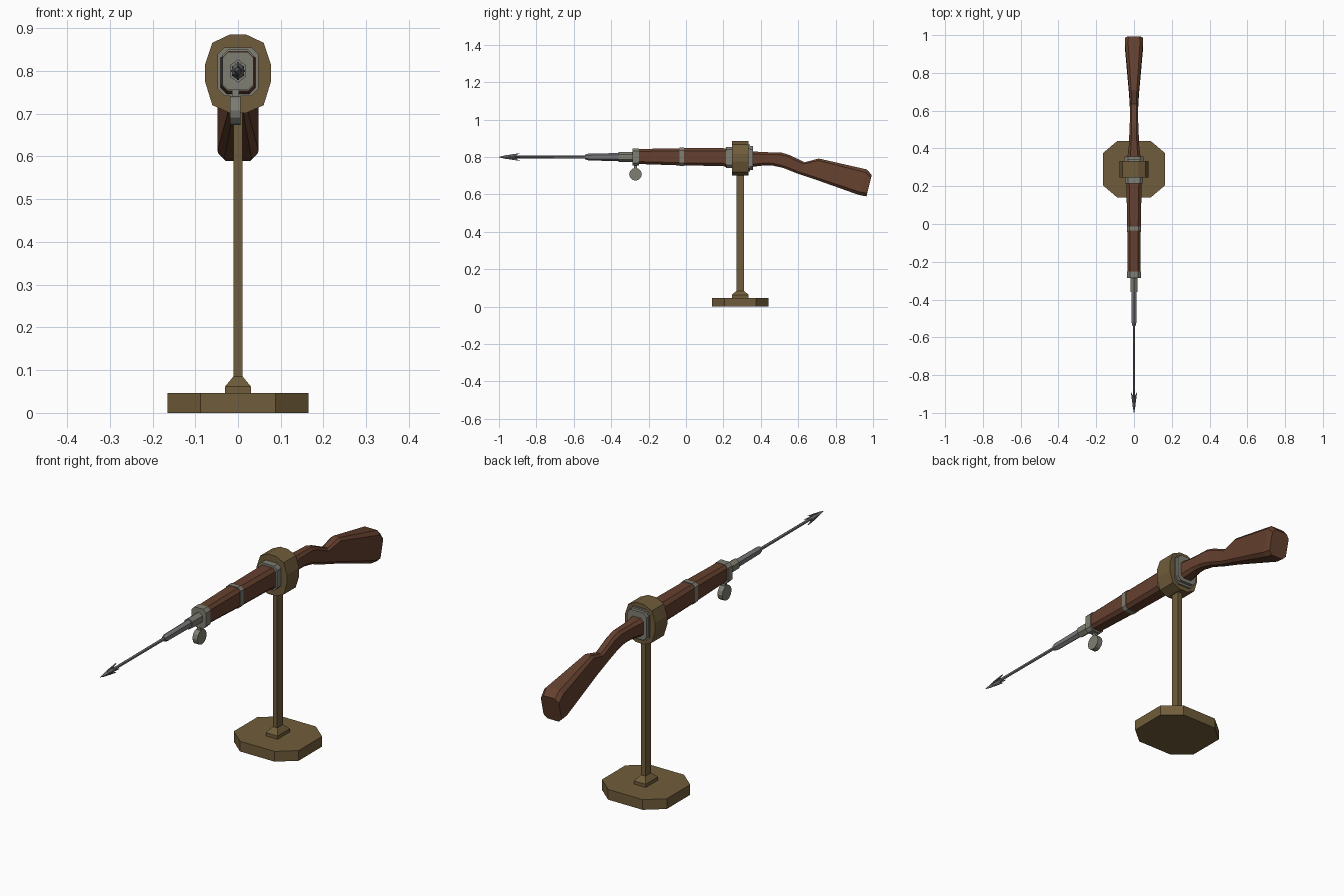
import bpy, bmesh, math

if "Cube" in bpy.data.objects:
    bpy.data.objects.remove(bpy.data.objects["Cube"])


def material(name, rgb):
    m = bpy.data.materials.new(name)
    m.diffuse_color = (*rgb, 1)
    m.use_nodes = True
    m.node_tree.nodes["Principled BSDF"].inputs["Base Color"].default_value = m.diffuse_color
    return m


WOOD = material("brown wood", (0.13, 0.052, 0.028))
BRASS = material("olive stand", (0.162, 0.108, 0.043))
GREY = material("warm grey metal", (0.215, 0.21, 0.17))
STEEL = material("steel", (0.19, 0.19, 0.20))


def skin(name, rings, mat):
    """Join rings of equal length into a closed flat-faced solid."""
    bm = bmesh.new()
    vs = [[bm.verts.new(p) for p in r] for r in rings]
    n = len(vs[0])
    for a, b in zip(vs, vs[1:]):
        for i in range(n):
            j = (i + 1) % n
            bm.faces.new((a[i], a[j], b[j], b[i]))
    bm.faces.new(vs[0])
    bm.faces.new(vs[-1])
    bmesh.ops.recalc_face_normals(bm, faces=bm.faces)
    me = bpy.data.meshes.new(name)
    bm.to_mesh(me)
    bm.free()
    me.materials.append(mat)
    ob = bpy.data.objects.new(name, me)
    bpy.context.collection.objects.link(ob)
    return ob


def bevelled(yt, zt, yb, zb, w, c):
    """Chamfered rectangle section; top and bottom may sit at different y."""
    h = zt - zb
    pts = [(w - c, 1), (w, 1 - c / h), (w, c / h), (w - c, 0)]
    pts += [(-x, t) for x, t in reversed(pts)]
    return [(x, yb + (yt - yb) * t, zb + h * t) for x, t in pts]


def band(name, y0, y1, zb, zt, w, c, mat):
    return skin(name, [bevelled(y, zt, y, zb, w, c) for y in (y0, y1)], mat)


def turned(name, profile, sides, mat, sx=1.0, z=0.80, rot=0.0):
    """Loft of regular polygons along y; profile is (y, radius)."""
    rings = []
    for y, r in profile:
        rings.append([(sx * r * math.sin(rot + math.tau * i / sides), y,
                       z + r * math.cos(rot + math.tau * i / sides)) for i in range(sides)])
    return skin(name, rings, mat)


def flat_rect(hx, hy, z, cx=0.0, cy=0.0):
    """Horizontal octagon section centred on the stand axis."""
    pts = [(hx, hy - cy), (hx - cx, hy), (cx - hx, hy), (-hx, hy - cy),
           (-hx, cy - hy), (cx - hx, -hy), (hx - cx, -hy), (hx, cy - hy)]
    return [(x, 0.29 + y, z) for x, y in pts]


def flat_quad(hx, hy, z):
    return [(x * hx, 0.29 + y * hy, z) for x, y in ((1, 1), (-1, 1), (-1, -1), (1, -1))]


# Stand
skin("stand_base", [flat_rect(0.165, 0.15, z, 0.077, 0.065) for z in (0, 0.047)], BRASS)
skin("stand_foot", [flat_quad(0.03, 0.045, 0.045), flat_quad(0.03, 0.045, 0.062),
                    flat_quad(0.011, 0.021, 0.085)], BRASS)
skin("stand_post", [flat_quad(0.011, 0.021, z) for z in (0.06, 0.715)], BRASS)

# Collar holding the gun
half = [(0.02, 0.885), (0.06, 0.866), (0.077, 0.815), (0.077, 0.775), (0.06, 0.72), (0.02, 0.702)]
outline = half + [(-x, z) for x, z in reversed(half)]
skin("stand_collar", [[(x, y, z) for x, z in outline] for y in (0.246, 0.334)], BRASS)

# Wooden fore-end
skin("fore_end", [bevelled(-0.26, 0.843, -0.26, 0.763, 0.033, 0.013),
                  bevelled(-0.02, 0.847, -0.02, 0.755, 0.036, 0.014),
                  bevelled(0.20, 0.847, 0.20, 0.752, 0.04, 0.015),
                  bevelled(0.225, 0.845, 0.225, 0.742, 0.041, 0.015),
                  bevelled(0.30, 0.845, 0.30, 0.742, 0.041, 0.015)], WOOD)

# Wooden wrist and butt
stock = [(0.30, 0.845, 0.30, 0.742, 0.041, 0.015),
         (0.36, 0.83, 0.36, 0.748, 0.034, 0.014),
         (0.42, 0.826, 0.42, 0.756, 0.027, 0.012),
         (0.51, 0.824, 0.46, 0.755, 0.024, 0.011),
         (0.55, 0.812, 0.52, 0.742, 0.022, 0.010),
         (0.635, 0.772, 0.59, 0.714, 0.021, 0.009),
         (0.71, 0.792, 0.68, 0.684, 0.026, 0.011),
         (0.965, 0.734, 0.925, 0.597, 0.048, 0.016),
         (0.993, 0.705, 0.965, 0.590, 0.046, 0.017)]
skin("butt_stock", [bevelled(*s) for s in stock], WOOD)

# Metal bands around the body
band("front_receiver_ring", 0.215, 0.245, 0.742, 0.855, 0.048, 0.016, GREY)
band("rear_receiver_ring", 0.334, 0.357, 0.732, 0.858, 0.05, 0.017, GREY)
band("middle_band", -0.035, -0.012, 0.753, 0.850, 0.0375, 0.014, GREY)
band("muzzle_cap", -0.285, -0.252, 0.755, 0.845, 0.036, 0.014, GREY)

# Collar liner lips, seen above and below the rear of the collar
band("collar_lip", 0.325, 0.342, 0.722, 0.866, 0.052, 0.02, GREY)

# Muzzle tube
turned("muzzle_tube", [(-0.36, 0.027), (-0.28, 0.027)], 6, GREY, 0.8)

# Harpoon: sleeve, shaft and barbed head
turned("harpoon_sleeve", [(-0.54, 0.012), (-0.52, 0.019), (-0.355, 0.021)], 6, STEEL, 0.8)
turned("harpoon_shaft", [(-0.95, 0.007), (-0.53, 0.008)], 6, STEEL, 0.85)
turned("harpoon_tip", [(-1.0, 0.001), (-0.965, 0.010), (-0.925, 0.014), (-0.90, 0.008)],
       4, STEEL, 0.75)
for i in range(4):
    a = i * math.pi / 2
    c, s = math.cos(a), math.sin(a)
    blade = [(0.003, -0.97), (0.013, -0.94), (0.021, -0.885), (0.007, -0.915), (0.003, -0.915)]
    k = 0.8 if i % 2 else 1.0
    skin("harpoon_barb", [[(k * (r * s + t * c), y, 0.80 + k * (r * c - t * s))
                           for r, y in blade] for t in (-0.0025, 0.0025)], STEEL)

# Pressure gauge under the muzzle
rings = []
for x in (-0.019, 0.006):
    rings.append([(x, -0.27 + 0.034 * math.cos(math.tau * i / 12),
                   0.708 + 0.034 * math.sin(math.tau * i / 12)) for i in range(12)])
skin("gauge_dial", rings, GREY)
band("gauge_stem", -0.278, -0.262, 0.735, 0.765, 0.008, 0.003, GREY).location.x = -0.006
